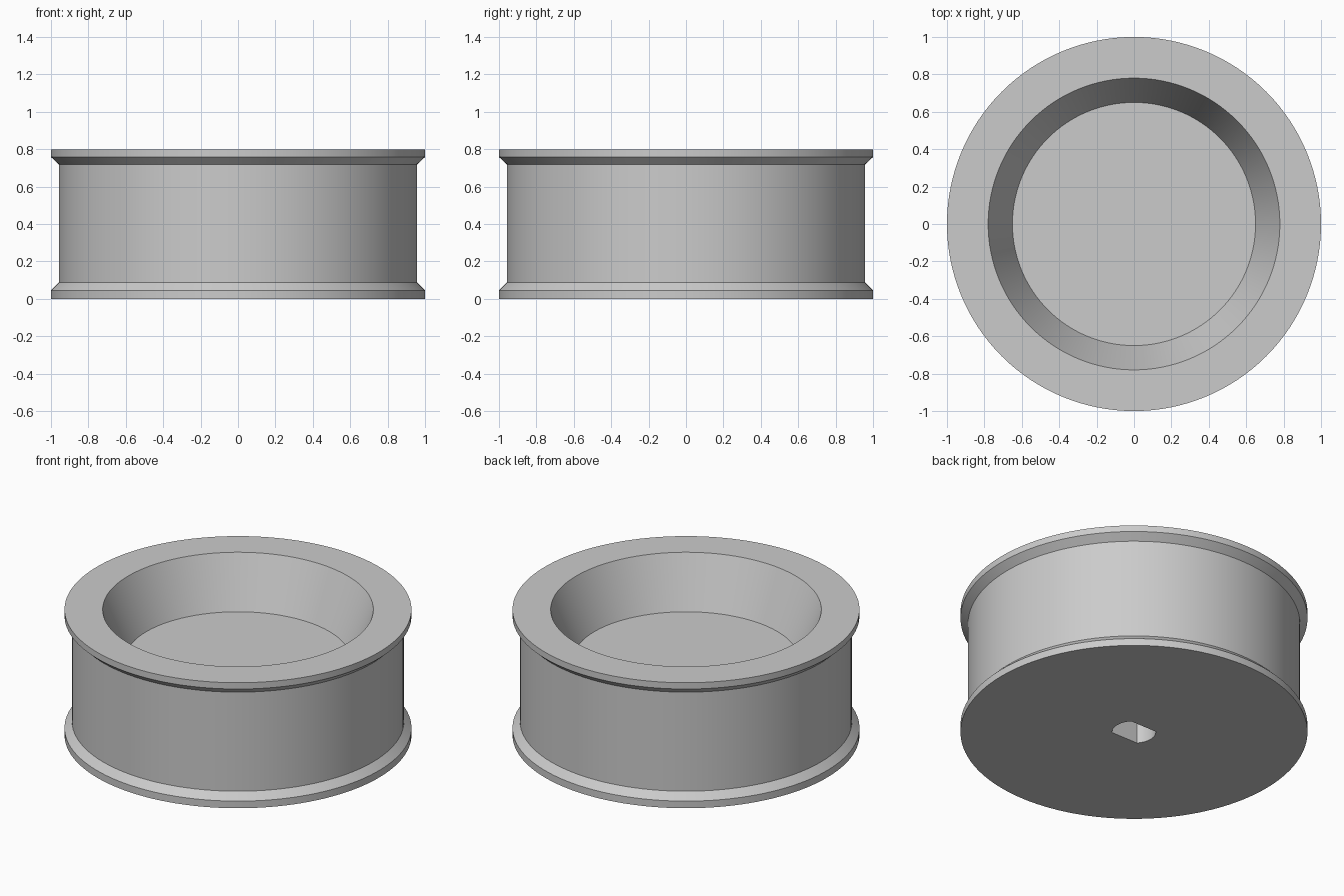
import bpy, bmesh, math

cube = bpy.data.objects.get("Cube")
if cube:
    bpy.data.objects.remove(cube, do_unlink=True)

# Single grey material
grey = bpy.data.materials.new("plain grey")
grey.use_nodes = True
COLOUR = (0.6, 0.6, 0.6, 1)
grey.diffuse_color = COLOUR
grey.node_tree.nodes["Principled BSDF"].inputs["Base Color"].default_value = COLOUR

SEGMENTS = 128


def make_object(name, bm):
    bmesh.ops.recalc_face_normals(bm, faces=bm.faces)
    mesh = bpy.data.meshes.new(name)
    bm.to_mesh(mesh)
    bm.free()
    mesh.materials.append(grey)
    obj = bpy.data.objects.new(name, mesh)
    bpy.context.collection.objects.link(obj)
    return obj


def lathe(name, profile):
    """Stack rings of (radius, height), bridge them and cap both ends."""
    bm = bmesh.new()
    angles = [2 * math.pi * i / SEGMENTS for i in range(SEGMENTS)]
    rings = [[bm.verts.new((r * math.cos(a), r * math.sin(a), z)) for a in angles]
             for r, z in profile]
    for low, high in zip(rings, rings[1:]):
        for i in range(SEGMENTS):
            j = (i + 1) % SEGMENTS
            bm.faces.new((low[i], low[j], high[j], high[i]))
    bm.faces.new(rings[0])
    bm.faces.new(rings[-1])
    return make_object(name, bm)


# Wheel: chamfered rims, straight tread, tapered dish in the top
wheel = lathe("wheel_hub", [
    (1.0, 0.0), (1.0, 0.045), (0.957, 0.088),
    (0.957, 0.718), (1.0, 0.758), (1.0, 0.798),
    (0.78, 0.798), (0.65, 0.48),
])

# Blind axle socket in the underside: a round hole with two flats
RADIUS, FLAT, DEPTH, STEPS = 0.126, 0.085, 0.4, 16
half = math.asin(FLAT / RADIUS)
bm = bmesh.new()
outline = []
for start in (0, math.pi):
    for i in range(STEPS + 1):
        a = start - half + 2 * half * i / STEPS
        outline.append(bm.verts.new((RADIUS * math.cos(a), RADIUS * math.sin(a), -0.1)))
base = bm.faces.new(outline)
top = bmesh.ops.extrude_face_region(bm, geom=[base])["geom"]
bmesh.ops.translate(bm, vec=(0, 0, DEPTH + 0.1),
                    verts=[v for v in top if isinstance(v, bmesh.types.BMVert)])
cutter = make_object("axle_socket_cutter", bm)
cutter.hide_render = True

# Cut the socket, then drop the cutter
cut = wheel.modifiers.new("axle socket", "BOOLEAN")
cut.operation = "DIFFERENCE"
cut.solver = "EXACT"
cut.object = cutter
bpy.ops.object.select_all(action="DESELECT")
wheel.select_set(True)
bpy.context.view_layer.objects.active = wheel
bpy.ops.object.modifier_apply(modifier=cut.name)
bpy.data.objects.remove(cutter, do_unlink=True)

bpy.ops.object.shade_smooth_by_angle(angle=math.radians(25))
